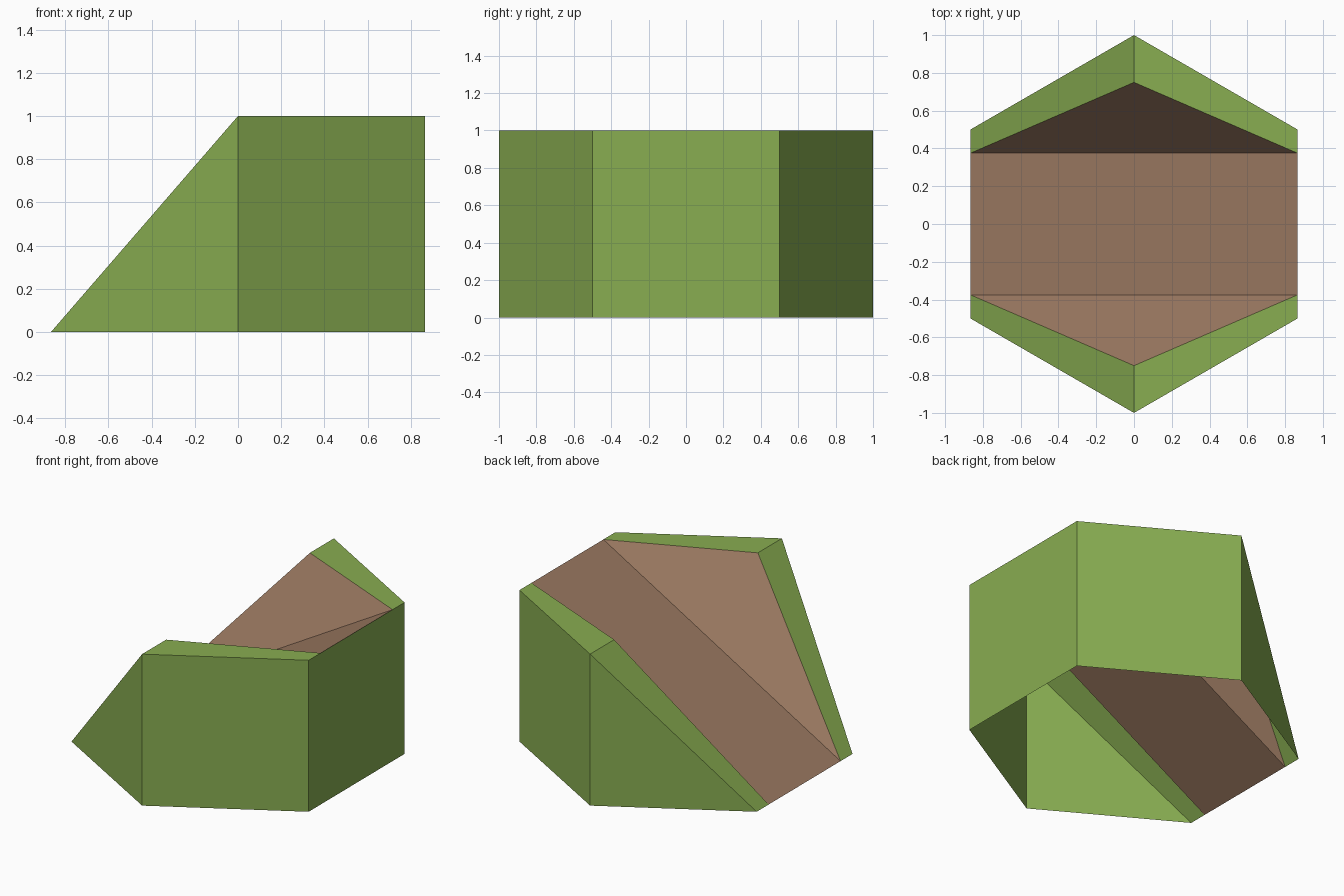
import bpy
import math

if "Cube" in bpy.data.objects:
    bpy.data.objects.remove(bpy.data.objects["Cube"])

R = math.cos(math.radians(30))   # half width of the hexagon
INNER = 0.75                     # inner edge of the rim, as a share of the outer y


def material(name, rgb):
    def linear(v):
        v /= 255
        return v / 12.92 if v <= 0.04045 else ((v + 0.055) / 1.055) ** 2.4
    m = bpy.data.materials.new(name)
    m.diffuse_color = (*[linear(v) for v in rgb], 1)
    m.use_nodes = True
    m.node_tree.nodes["Principled BSDF"].inputs["Base Color"].default_value = m.diffuse_color
    return m


def part(name, faces, mat, mirror=True):
    """Open sheet of faces; mirrored copies (y -> -y) get reversed winding."""
    if mirror:
        faces = faces + [[(x, -y, z) for x, y, z in reversed(f)] for f in faces]
    verts = list(dict.fromkeys(p for f in faces for p in f))
    mesh = bpy.data.meshes.new(name)
    mesh.from_pydata(verts, [], [[verts.index(p) for p in f] for f in faces])
    mesh.materials.append(mat)
    obj = bpy.data.objects.new(name, mesh)
    bpy.context.collection.objects.link(obj)
    return obj


green = material("grass green", (136, 173, 81))
brown = material("earth brown", (155, 121, 97))

# Rim corners of the front half: low left, middle, right
outer = [(-R, -0.5, 0), (0, -1, 1), (R, -0.5, 1)]
inner = [(x, y * INNER, z) for x, y, z in outer]
ground = [(x, y, 0) for x, y, z in outer]
back = [(x, -y, z) for x, y, z in inner]

# Side walls: sloping triangle and full panel, on front and back
part("side_walls", [[ground[0], ground[1], outer[1]],
                    [ground[1], ground[2], outer[2], outer[1]]], green)

# Tall end wall
part("end_wall", [[(R, -0.5, 0), (R, 0.5, 0), (R, 0.5, 1), (R, -0.5, 1)]],
     green, mirror=False)

# Grass rim along the top of the side walls
part("rim", [[outer[i], outer[i + 1], inner[i + 1], inner[i]] for i in (0, 1)], green)

# Sloping path and the triangular banks beside it
part("path_slope", [[inner[0], inner[2], back[2], back[0]]], brown, mirror=False)
part("path_banks", [[inner[0], inner[1], inner[2]]], brown)
